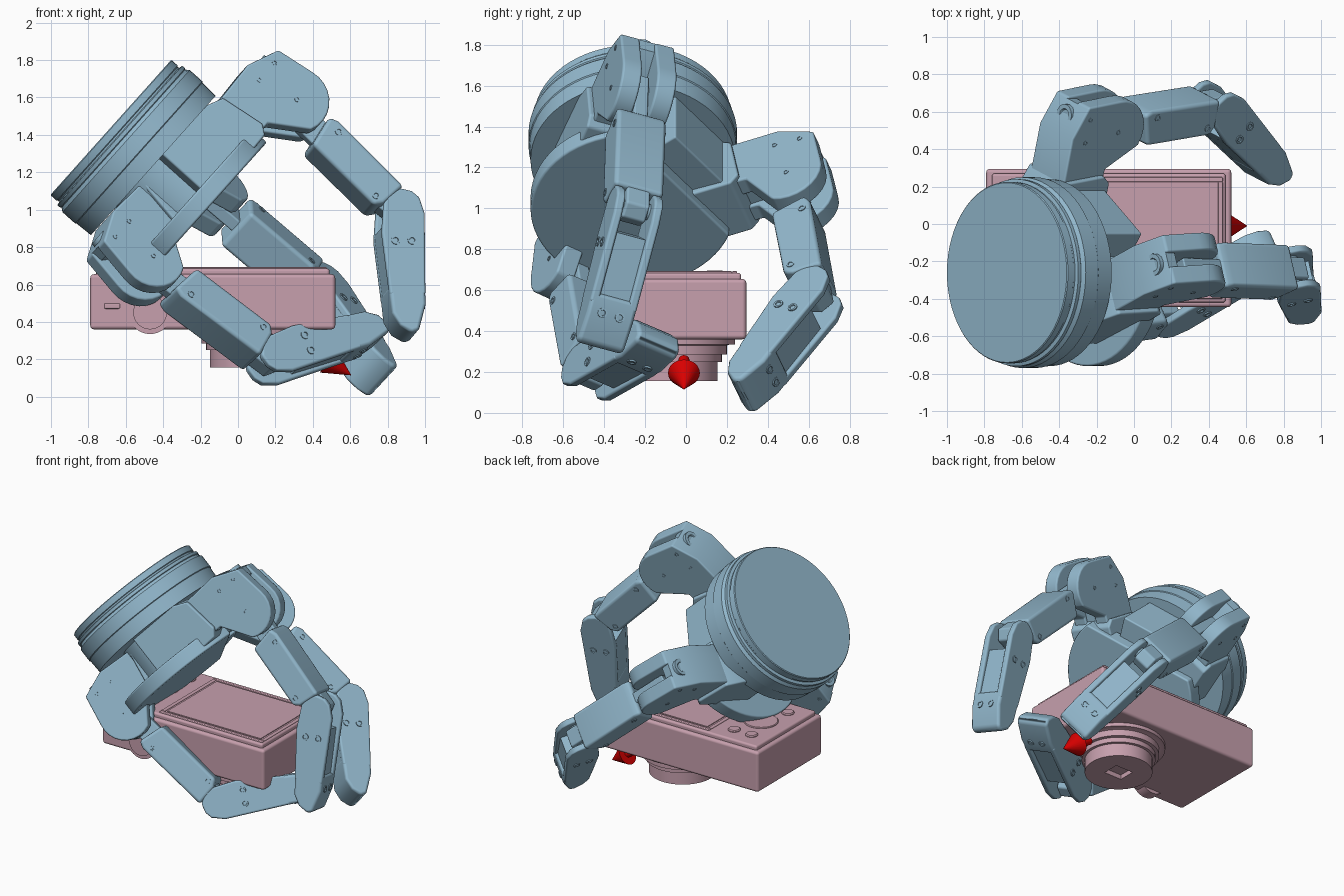
import bpy, bmesh
from math import sin, cos, pi, radians
from mathutils import Vector as V, Matrix

if "Cube" in bpy.data.objects:
    bpy.data.objects.remove(bpy.data.objects["Cube"])


def material(name, col):
    m = bpy.data.materials.new(name)
    m.diffuse_color = (*col, 1)
    m.use_nodes = True
    m.node_tree.nodes["Principled BSDF"].inputs["Base Color"].default_value = m.diffuse_color
    return m


BLUE = material("steel_blue", (0.29, 0.48, 0.61))
PINK = material("dusty_pink", (0.57, 0.35, 0.42))
RED = material("red", (0.68, 0.0, 0.0))


def frame(o, x, y):
    """Matrix with origin o, X along x, Y near y."""
    x = V(x).normalized()
    z = x.cross(V(y)).normalized()
    y = z.cross(x)
    return Matrix.Translation(V(o)) @ Matrix((x, y, z)).transposed().to_4x4()


def finish(name, bm, M, mat, bevel=0.0, angle=35):
    bmesh.ops.recalc_face_normals(bm, faces=bm.faces)
    me = bpy.data.meshes.new(name)
    bm.to_mesh(me)
    bm.free()
    me.transform(M)
    me.materials.append(mat)
    me.shade_smooth()
    me.set_sharp_from_angle(angle=radians(angle))
    ob = bpy.data.objects.new(name, me)
    bpy.context.collection.objects.link(ob)
    if bevel:
        b = ob.modifiers.new("bevel", 'BEVEL')
        b.width, b.segments, b.harden_normals = bevel, 3, True
        b.angle_limit = radians(angle)
    return ob


def prism(name, poly, z0, z1, M, mat=BLUE, bevel=0.0):
    """Extrude an XY outline between z0 and z1."""
    bm = bmesh.new()
    f = bm.faces.new([bm.verts.new((x, y, z0)) for x, y in poly])
    r = bmesh.ops.extrude_face_region(bm, geom=[f])
    bmesh.ops.translate(bm, vec=(0, 0, z1 - z0),
                        verts=[v for v in r['geom'] if isinstance(v, bmesh.types.BMVert)])
    return finish(name, bm, M, mat, bevel)


def lathe(name, prof, M, mat=BLUE, n=48):
    """Solid of (radius, z) rings around local Z, capped at both ends."""
    bm = bmesh.new()
    rings = [[bm.verts.new((r * cos(2 * pi * i / n), r * sin(2 * pi * i / n), z))
              for i in range(n)] for r, z in prof]
    for a, b in zip(rings, rings[1:]):
        for i in range(n):
            j = (i + 1) % n
            bm.faces.new((a[i], a[j], b[j], b[i]))
    bm.faces.new(rings[0])
    bm.faces.new(rings[-1])
    return finish(name, bm, M, mat)


def rect(x0, x1, y0, y1):
    return [(x0, y0), (x1, y0), (x1, y1), (x0, y1)]


def arc(r, a0, a1, n):
    return [(r * cos(t), r * sin(t)) for t in (radians(a0 + (a1 - a0) * i / n) for i in range(n + 1))]


def screw(name, M, p, direction, r=0.02, h=0.006):
    """Small screw head with a dished centre at local point p of frame M."""
    z = V(direction)
    x = V((1, 0, 0)) if abs(z.x) < 0.8 else V((0, 0, 1))
    L = frame(p, x, z.cross(x))
    lathe(name, [(r, -0.02), (r, h), (r * 0.6, h), (r * 0.5, -0.005)], M @ L, BLUE, 14)


# ---- hand base: tilted drum, body block and D-shaped palm plate ----
D = V((0.745, 0, -0.667)).normalized()
U = V((0.667, 0, 0.745)).normalized()
HAND = frame((-0.68, -0.26, 1.44), U, D.cross(U))
lathe("wrist_drum", [(0.48, 0), (0.485, 0.005), (0.485, 0.045), (0.48, 0.05), (0.48, 0.06),
                     (0.50, 0.065), (0.50, 0.085), (0.495, 0.09), (0.51, 0.11),
                     (0.51, 0.20), (0.505, 0.205), (0.50, 0.305)], HAND, n=64)
lathe("palm_body", [(0.30, 0.25), (0.30, 0.58)], HAND, n=32)
PALM = HAND @ Matrix.Rotation(radians(-52), 4, 'Z')   # X points at the flat side
prism("palm_block", rect(-0.1, 0.42, -0.2, 0.2), 0.28, 0.60, PALM, bevel=0.01)
prism("palm_plate", arc(0.50, 57, 303, 44), 0.57, 0.675, PALM, bevel=0.012)


# ---- one finger: forked knuckle, middle link, fingertip ----
def finger(tag, k1, k2, tip, base):
    k1, k2, tip = V(k1), V(k2), V(tip)
    a, b = (k2 - k1).normalized(), (tip - k2).normalized()
    n = a.cross(b).normalized()
    KN = frame(k1, D.cross(n), D)
    LK = frame(k1, a, n.cross(a))
    TP = frame(k2, b, n.cross(b))
    L = (k2 - k1).length

    # knuckle: base arm, solid back and two rounded cheeks around a slot
    cheek = ([(-0.32, -0.305), (-0.04, -0.32), (0.14, -0.25)] + arc(0.18, -12, 114, 9)
             + [(-0.21, -0.03), (-0.32, -0.03)])
    for s, z in (("left", -0.14), ("right", 0.04)):
        prism(f"{tag}_knuckle_cheek_{s}", cheek, z, z + 0.10, KN, bevel=0.012)
    prism(f"{tag}_knuckle_core", [(-0.32, -0.305), (-0.04, -0.32), (0.13, -0.253), (0.13, -0.19),
                                  (-0.06, -0.06), (-0.2, -0.05), (-0.32, -0.04)], -0.08, 0.08, KN)
    prism(f"{tag}_knuckle_arm", [(base, -0.35), (-0.40, -0.35), (-0.28, -0.30), (-0.24, -0.05),
                                 (-0.28, 0.0), (base, 0.02)], -0.165, 0.165, KN, bevel=0.012)
    screw(f"{tag}_knuckle_cap", KN, (0.05, -0.286, 0), (0.36, -0.93, 0), 0.06, 0.003)
    for z in (-1, 1):
        for x, y in ((0.07, -0.22), (-0.06, -0.22), (0.0, 0.0)):
            screw(f"{tag}_knuckle_pin", KN, (x, y, z * 0.14), (0, 0, z), 0.014, 0.003)

    # middle link: hinge stems and box body
    prism(f"{tag}_link_stem", [(-0.08, -0.06), (0.3, -0.06), (0.3, 0.08), (-0.04, 0.08)],
          -0.036, 0.036, LK, bevel=0.01)
    prism(f"{tag}_link_body", [(0.19, -0.065), (0.23, 0.115), (L - 0.10, 0.115), (L - 0.07, 0.07),
                               (L - 0.06, -0.08), (0.24, -0.085)], -0.127, 0.127, LK, bevel=0.022)
    prism(f"{tag}_link_end", [(L - 0.15, -0.07), (L + 0.04, -0.07), (L + 0.08, 0),
                              (L + 0.04, 0.07), (L - 0.15, 0.09)], -0.06, 0.06, LK, bevel=0.012)
    for z in (-1, 1):
        for p in ((0.28, -0.04), (L - 0.13, 0.07)):
            screw(f"{tag}_link_screw", LK, (*p, z * 0.127), (0, 0, z), h=0.004)

    # fingertip: side rails around a panel recessed in the back, rounded solid tip
    rail = [(-0.09, 0.0), (-0.06, 0.07), (-0.01, 0.095), (0.155, 0.115), (0.50, 0.09),
            (0.50, -0.105), (0.05, -0.125), (-0.04, -0.10), (-0.075, -0.06)]
    for s, z in (("left", -0.12), ("right", 0.075)):
        prism(f"{tag}_tip_rail_{s}", rail, z, z + 0.045, TP, bevel=0.014)
    prism(f"{tag}_tip_core", [(0.12, 0.108), (0.155, 0.112), (0.48, 0.088), (0.48, -0.088),
                              (0.14, -0.095)], -0.09, 0.09, TP)
    prism(f"{tag}_tip_pad", [(0.45, 0.093), (0.60, 0.085), (0.67, 0.045), (0.71, -0.02), (0.695, -0.06),
                             (0.55, -0.105), (0.45, -0.107)], -0.12, 0.12, TP, bevel=0.03)
    for z in (-1, 1):
        screw(f"{tag}_back_screw", TP, (0.54, -0.102, z * 0.045), (0.15, -0.99, 0), 0.024, 0.008)
        for y in (-0.045, 0.045):
            screw(f"{tag}_tip_screw", TP, (0.2, y, z * 0.12), (0, 0, z), 0.024)
    lathe(f"{tag}_knuckle_axle", [(0.05, -0.12), (0.05, 0.12)], KN, n=20)
    lathe(f"{tag}_tip_axle", [(0.04, -0.1), (0.04, 0.1)], TP, n=20)


finger("upper_finger", (0.285, -0.235, 1.555), (0.85, -0.255, 1.0), (0.885, -0.42, 0.36), -0.75)
finger("front_finger", (-0.50, -0.55, 0.70), (0.16, -0.465, 0.20), (0.73, -0.14, 0.36), -0.62)
finger("rear_finger", (-0.17, 0.535, 1.08), (0.42, 0.635, 0.58), (0.73, 0.28, 0.12), -0.70)

# ---- compact camera lying on its lens ----
I = Matrix.Identity(4)
prism("camera_body", rect(-0.79, 0.52, -0.445, 0.295), 0.36, 0.655, I, PINK, 0.02)
prism("camera_back_plate", rect(-0.76, 0.49, -0.42, 0.27), 0.64, 0.685, I, PINK, 0.015)
# raised screen frame and glass
for i, r in enumerate((rect(-0.36, 0.475, 0.225, 0.25), rect(-0.36, 0.475, -0.40, -0.375),
                       rect(-0.36, -0.335, -0.375, 0.225), rect(0.45, 0.475, -0.375, 0.225))):
    prism(f"screen_frame_{i}", r, 0.675, 0.693, I, PINK, 0.006)
prism("screen_glass", rect(-0.32, 0.435, -0.36, 0.21), 0.675, 0.69, I, PINK)
# rear controls
lathe("control_dial", [(0.115, 0.67), (0.115, 0.688), (0.11, 0.693)],
      Matrix.Translation((-0.56, -0.07, 0)), PINK, 32)
for x in (-0.63, -0.49):
    for y in (-0.28, 0.14):
        lathe("control_button", [(0.042, 0.67), (0.042, 0.69), (0.036, 0.697)],
              Matrix.Translation((x, y, 0)), PINK, 20)
# shutter dial and power button on the front edge
EDGE = frame((-0.47, -0.43, 0.45), (1, 0, 0), (0, 0, 1))
lathe("shutter_dial", [(0.115, -0.06), (0.115, 0.02), (0.09, 0.02), (0.09, 0.03)], EDGE, PINK, 32)
prism("power_button", rect(-0.245, -0.16, 0.02, 0.05), 0, 0.022, EDGE, PINK, 0.008)

# lens barrel with a square recess
LENS = Matrix.Translation((0.075, -0.07, 0))
barrel = lathe("lens_barrel", [(0.31, 0.40), (0.31, 0.335), (0.285, 0.335), (0.27, 0.33), (0.27, 0.285),
                               (0.245, 0.285), (0.245, 0.25), (0.225, 0.25), (0.225, 0.157)],
               LENS, PINK, 56)
cut = prism("lens_cutter", rect(-0.07, 0.07, -0.06, 0.06), 0.1, 0.19, LENS, PINK)
cut.hide_render = True
cut.hide_viewport = True
m = barrel.modifiers.new("recess", 'BOOLEAN')
m.operation, m.object, m.solver = 'DIFFERENCE', cut, 'EXACT'

# ---- red arrow marker ----
ax = V((0.125, 0.008, -0.08))
ARROW = frame((0.48, -0.01, 0.195), (0, 1, 0), ax.cross(V((0, 1, 0))))
lathe("arrow_head", [(0.078, 0), (0.001, 0.148)], ARROW, RED, 24)
lathe("arrow_shaft", [(0.027, -0.12), (0.027, 0.01)], ARROW, RED, 16)
